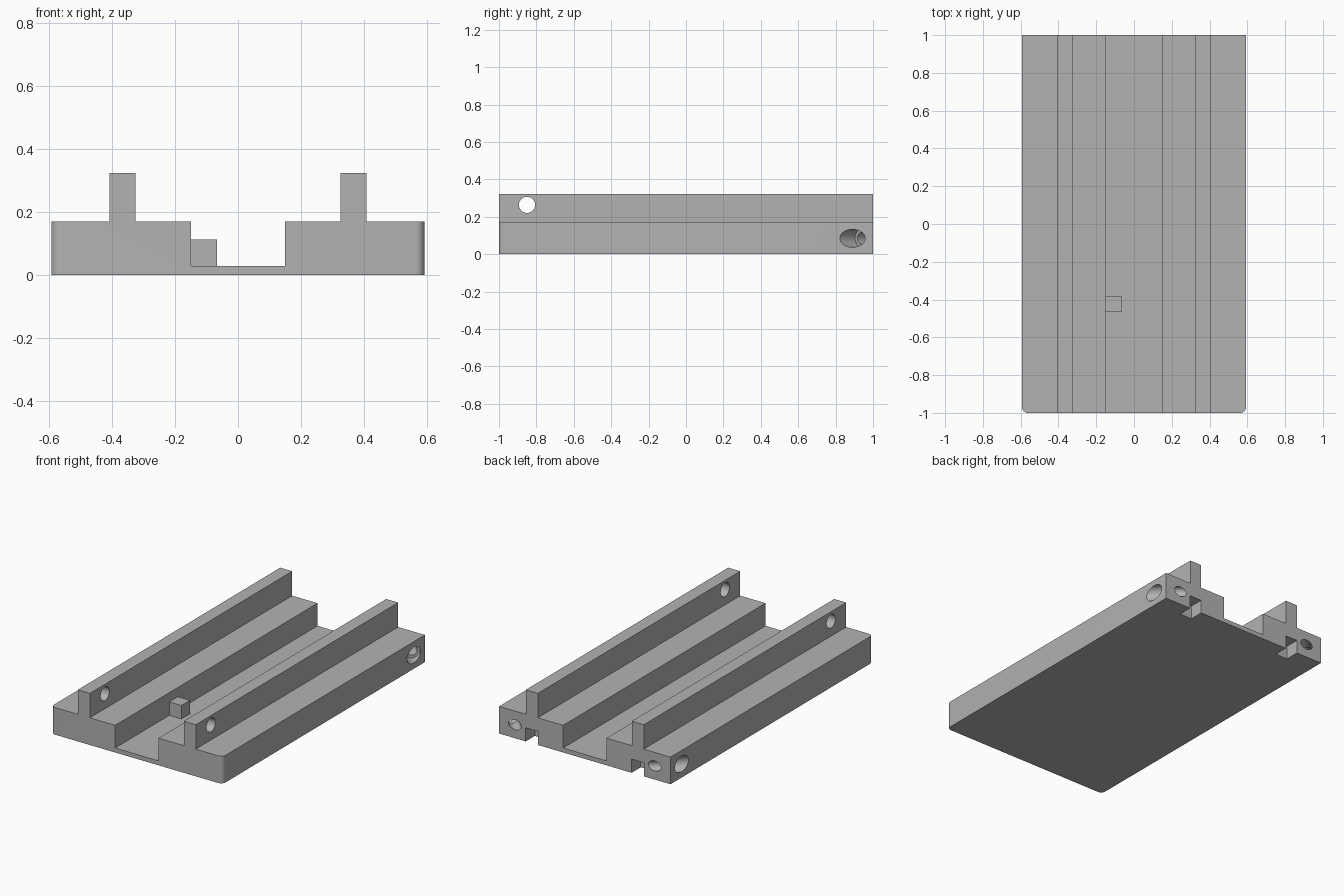
import bpy, bmesh, math
from mathutils import Vector

old = bpy.data.objects.get("Cube")
if old:
    bpy.data.objects.remove(old, do_unlink=True)

grey = bpy.data.materials.new("plain_grey")
grey.use_nodes = True
colour = (0.45, 0.45, 0.45, 1)
grey.diffuse_color = colour
grey.node_tree.nodes["Principled BSDF"].inputs["Base Color"].default_value = colour

HALF_W, SHELF, TOP, FLOOR = 0.593, 0.17, 0.323, 0.028
RAIL_IN, RAIL_OUT, CHANNEL = 0.325, 0.408, 0.15


def add_object(name, bm):
    bmesh.ops.recalc_face_normals(bm, faces=bm.faces)
    mesh = bpy.data.meshes.new(name)
    bm.to_mesh(mesh)
    bm.free()
    mesh.materials.append(grey)
    obj = bpy.data.objects.new(name, mesh)
    bpy.context.collection.objects.link(obj)
    return obj


def box(name, lo, hi):
    bm = bmesh.new()
    bmesh.ops.create_cube(bm, size=1)
    for v in bm.verts:
        v.co = Vector([hi[i] if v.co[i] > 0 else lo[i] for i in range(3)])
    return add_object(name, bm)


def rod(name, start, end, radius):
    start, end = Vector(start), Vector(end)
    bm = bmesh.new()
    bmesh.ops.create_cone(bm, cap_ends=True, segments=48, radius1=radius,
                          radius2=radius, depth=(end - start).length)
    turn = (end - start).to_track_quat('Z', 'Y').to_matrix()
    bmesh.ops.rotate(bm, verts=bm.verts, matrix=turn)
    bmesh.ops.translate(bm, verts=bm.verts, vec=(start + end) / 2)
    return add_object(name, bm)


def cut(target, cutter):
    cutter.hide_render = True
    mod = target.modifiers.new("cut", 'BOOLEAN')
    mod.operation, mod.solver, mod.object = 'DIFFERENCE', 'EXACT', cutter
    bpy.context.view_layer.objects.active = target
    bpy.ops.object.modifier_apply(modifier=mod.name)
    bpy.data.objects.remove(cutter, do_unlink=True)


# Rail plate: mirrored cross-section extruded front to back
half = [(CHANNEL, FLOOR), (CHANNEL, SHELF), (RAIL_IN, SHELF), (RAIL_IN, TOP),
        (RAIL_OUT, TOP), (RAIL_OUT, SHELF), (HALF_W, SHELF), (HALF_W, 0)]
profile = half + [(-x, z) for x, z in reversed(half)]
bm = bmesh.new()
face = bm.faces.new([bm.verts.new((x, -1, z)) for x, z in profile])
ext = bmesh.ops.extrude_face_region(bm, geom=[face])
bmesh.ops.translate(bm, vec=(0, 2, 0),
                    verts=[g for g in ext["geom"] if isinstance(g, bmesh.types.BMVert)])

# Rounded front corners
corners = [e for e in bm.edges
           if all(v.co.y < 0 and abs(v.co.x) > HALF_W - 0.01 for v in e.verts)
           and abs(e.verts[0].co.z - e.verts[1].co.z) > 0.1
           and abs(e.verts[0].co.x - e.verts[1].co.x) < 0.01]
bmesh.ops.bevel(bm, geom=corners, offset=0.03, segments=8, profile=0.5, affect='EDGES')
plate = add_object("rail_plate", bm)

# Holes and notches on both sides
for s in (-1, 1):
    cut(plate, rod("rail_hole", (s * 0.28, -0.85, 0.264), (s * 0.45, -0.85, 0.264), 0.043))
    cut(plate, box("back_notch", (s * 0.3665 - 0.0425, 0.91, -0.05),
                   (s * 0.3665 + 0.0425, 1.05, 0.085)))
    # Slanted screw hole with a wider mouth on the side wall
    mouth = Vector((s * HALF_W, 0.89, 0.085))
    slant = Vector((-s, 1, 0)).normalized()
    cut(plate, rod("screw_head_hole", mouth - slant * 0.12, mouth + slant * 0.068, 0.048))
    cut(plate, rod("screw_hole", mouth, mouth + slant * 0.3, 0.031))

# Small stop block in the channel
box("stop_block", (-CHANNEL, -0.465, FLOOR), (-0.066, -0.38, 0.112))

# Smooth the round walls, keep the edges sharp
bpy.ops.object.select_all(action='DESELECT')
plate.select_set(True)
bpy.context.view_layer.objects.active = plate
bpy.ops.object.shade_smooth_by_angle(angle=math.radians(30))
